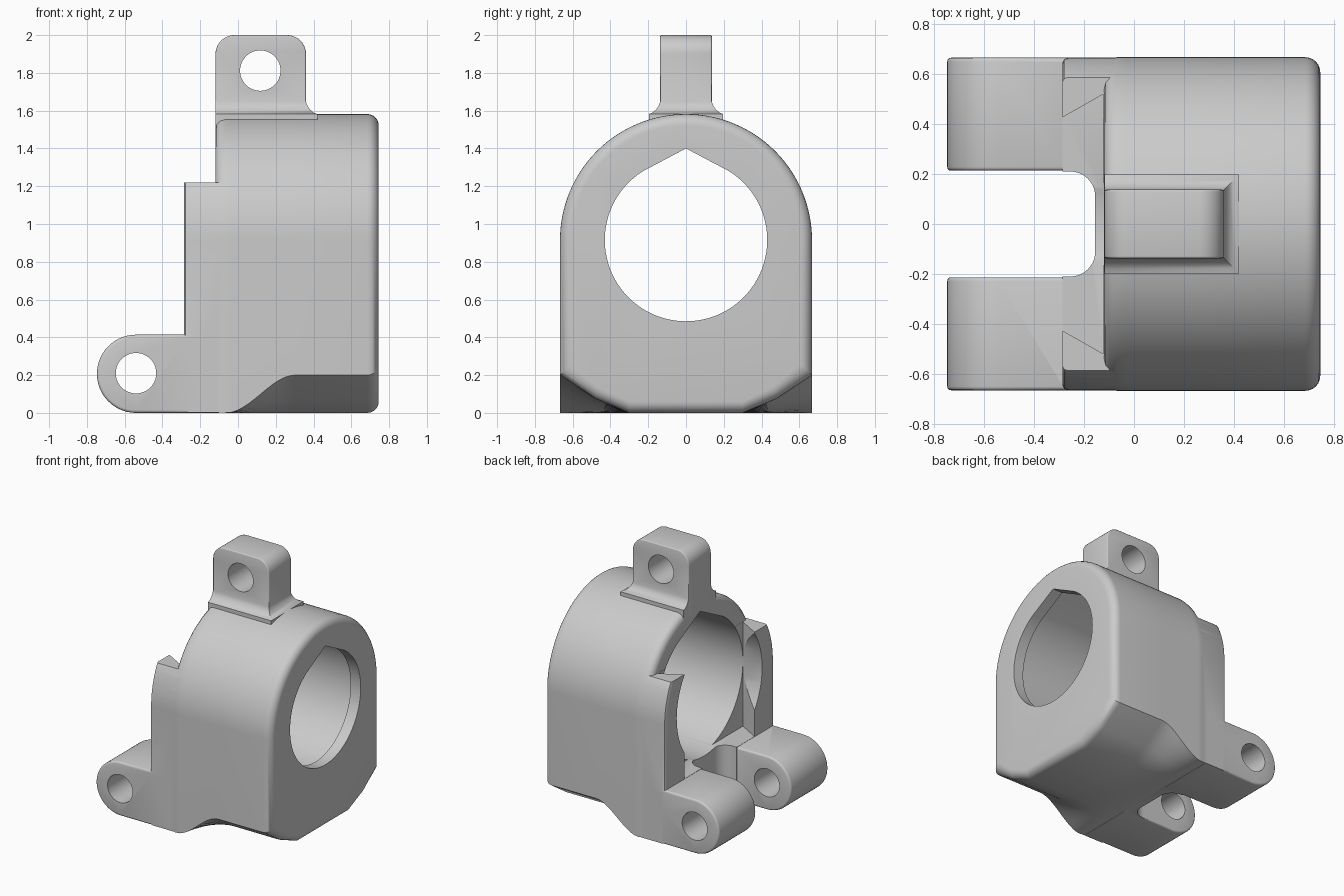
import bpy, bmesh
from math import sin, cos, pi, radians
from mathutils import Vector

cube = bpy.data.objects.get("Cube")
if cube:
    bpy.data.objects.remove(cube, do_unlink=True)

grey = bpy.data.materials.new("light_grey")
grey.use_nodes = True
colour = (0.6, 0.6, 0.6, 1)
grey.diffuse_color = colour
grey.node_tree.nodes["Principled BSDF"].inputs["Base Color"].default_value = colour

R, AXIS = 0.667, 0.915          # arch radius and height of the bore axis


def loft(name, rings, rim=0.0):
    """Skin a list of equal-length closed rings, optionally rounding both rims."""
    bm = bmesh.new()
    loops = [[bm.verts.new(p) for p in ring] for ring in rings]
    n = len(loops[0])
    for a, b in zip(loops, loops[1:]):
        for k in range(n):
            bm.faces.new((a[k], a[(k + 1) % n], b[(k + 1) % n], b[k]))
    caps = [bm.faces.new(loops[0]), bm.faces.new(loops[-1])]
    bmesh.ops.recalc_face_normals(bm, faces=bm.faces)
    if rim:
        bmesh.ops.bevel(bm, geom=[e for f in caps for e in f.edges], offset=rim,
                        segments=3, profile=0.5, affect='EDGES')
    mesh = bpy.data.meshes.new(name)
    bm.to_mesh(mesh)
    bm.free()
    mesh.materials.append(grey)
    ob = bpy.data.objects.new(name, mesh)
    bpy.context.collection.objects.link(ob)
    return ob


def prism(name, pts, axis, lo, hi, rim=0.0):
    """Extrude a 2D outline along the x, y or z axis."""
    def place(p, d):
        v = list(p)
        v.insert(axis, d)
        return Vector(v)
    return loft(name, [[place(p, d) for p in pts] for d in (lo, hi)], rim)


def arc(cx, cz, r, start, end, n):
    return [(cx + r * cos(radians(start + (end - start) * k / n)),
             cz + r * sin(radians(start + (end - start) * k / n))) for k in range(n + 1)]


def circle(cx, cz, r, n=48):
    return arc(cx, cz, r, 0, 360, n)[:-1]


def teardrop(r, peak):
    return arc(0, AXIS, r, 150 - 30 + 2, 360 + 58, 72) + [(0, AXIS + peak)]


def arch(x, inset=0.0, cut=0.0, top=9.0):
    """Arched section at x; cut blends in the slanted lower corners."""
    half = [(0.3, inset), (0.48 - 0.3 * inset, 0.075 * cut + inset),
            (R - inset, 0.2 * cut + inset)] + arc(0, AXIS, R - inset, 0, 90, 32)
    ring = half + [(-y, z) for y, z in reversed(half[:-1])]
    return [Vector((x, y, min(z, top))) for y, z in ring]


def combine(target, other, operation):
    mod = target.modifiers.new("join", 'BOOLEAN')
    mod.operation, mod.solver, mod.object = operation, 'EXACT', other
    bpy.context.view_layer.objects.active = target
    bpy.ops.object.modifier_apply(modifier=mod.name)
    bpy.data.objects.remove(other, do_unlink=True)


# Main housing with rounded ends and a blended corner cut
rings = [arch(-0.07 - 0.05 * sin(a), 0.05 * (1 - cos(a)))
         for a in (pi / 2, pi / 3, pi / 6, 0)]
for k in range(1, 13):
    t = k / 12
    rings.append(arch(-0.06 + 0.36 * t, 0, t * t * (3 - 2 * t)))
rings += [arch(0.685 + 0.06 * sin(a), 0.06 * (1 - cos(a)), 1)
          for a in [k * pi / 12 for k in range(7)]]
body = loft("clamp_housing", rings)

# Dovetail jaws in front of the housing
jaws = loft("dovetail_jaws", [arch(x, i, 0, 1.22) for x, i in
            ((-0.285, 0.02), (-0.279, 0.008), (-0.265, 0.002), (-0.065, 0.002))])
combine(body, jaws, 'UNION')

# Hinge lugs
lug_outline = arc(-0.54, 0.207, 0.207, 90, 270, 28) + [(-0.1, 0.0), (-0.1, 0.414)]
for lo, hi in ((0.213, 0.665), (-0.665, -0.213)):
    combine(body, prism("hinge_lug", lug_outline, 1, lo, hi, 0.015), 'UNION')

# Top tab and its flared foot
tab_outline = ([(-0.119, 1.46), (0.36, 1.46)] + arc(0.26, 1.9, 0.1, 0, 90, 10)
               + arc(-0.019, 1.9, 0.1, 90, 180, 10))
combine(body, prism("top_tab", tab_outline, 1, -0.137, 0.137, 0.008), 'UNION')
foot = []
for z, e in ((1.45, 0.06), (1.582, 0.06), (1.59, 0.04), (1.605, 0.022),
             (1.625, 0.008), (1.65, -0.001)):
    w = 0.137 + e
    foot.append([Vector((x, y, z)) for x, y in
                 ((-0.118, -w), (0.36 + e, -w), (0.36 + e, w), (-0.118, w))])
combine(body, loft("tab_foot", foot), 'UNION')

# Dovetail slot, gap between lugs, bores and pin holes
dovetail = [(-0.4, -0.37), (-0.28, -0.43), (-0.121, -0.52),
            (-0.121, 0.52), (-0.28, 0.43), (-0.4, 0.37)]
gap = ([(-0.9, -0.21)] + arc(-0.255, -0.11, 0.1, -90, 0, 10)
       + arc(-0.255, 0.11, 0.1, 0, 90, 10) + [(-0.9, 0.21)])
cutters = [
    prism("dovetail_cutter", dovetail, 2, 0.416, 1.4),
    prism("gap_cutter", gap, 2, -0.2, 0.5),
    prism("bore_cutter", teardrop(0.52, 0.585), 0, -0.6, 0.66),
    prism("mouth_cutter", teardrop(0.43, 0.485), 0, 0.3, 0.9),
    prism("lug_hole_cutter", circle(-0.54, 0.21, 0.107), 1, -0.9, 0.9),
    prism("tab_hole_cutter", circle(0.118, 1.812, 0.107), 1, -0.5, 0.5),
]
for cutter in cutters:
    cutter.hide_render = True
    combine(body, cutter, 'DIFFERENCE')

# Smooth curved faces, keep hard edges
bpy.ops.object.select_all(action='DESELECT')
body.select_set(True)
bpy.context.view_layer.objects.active = body
bpy.ops.object.shade_smooth_by_angle(angle=radians(32))
